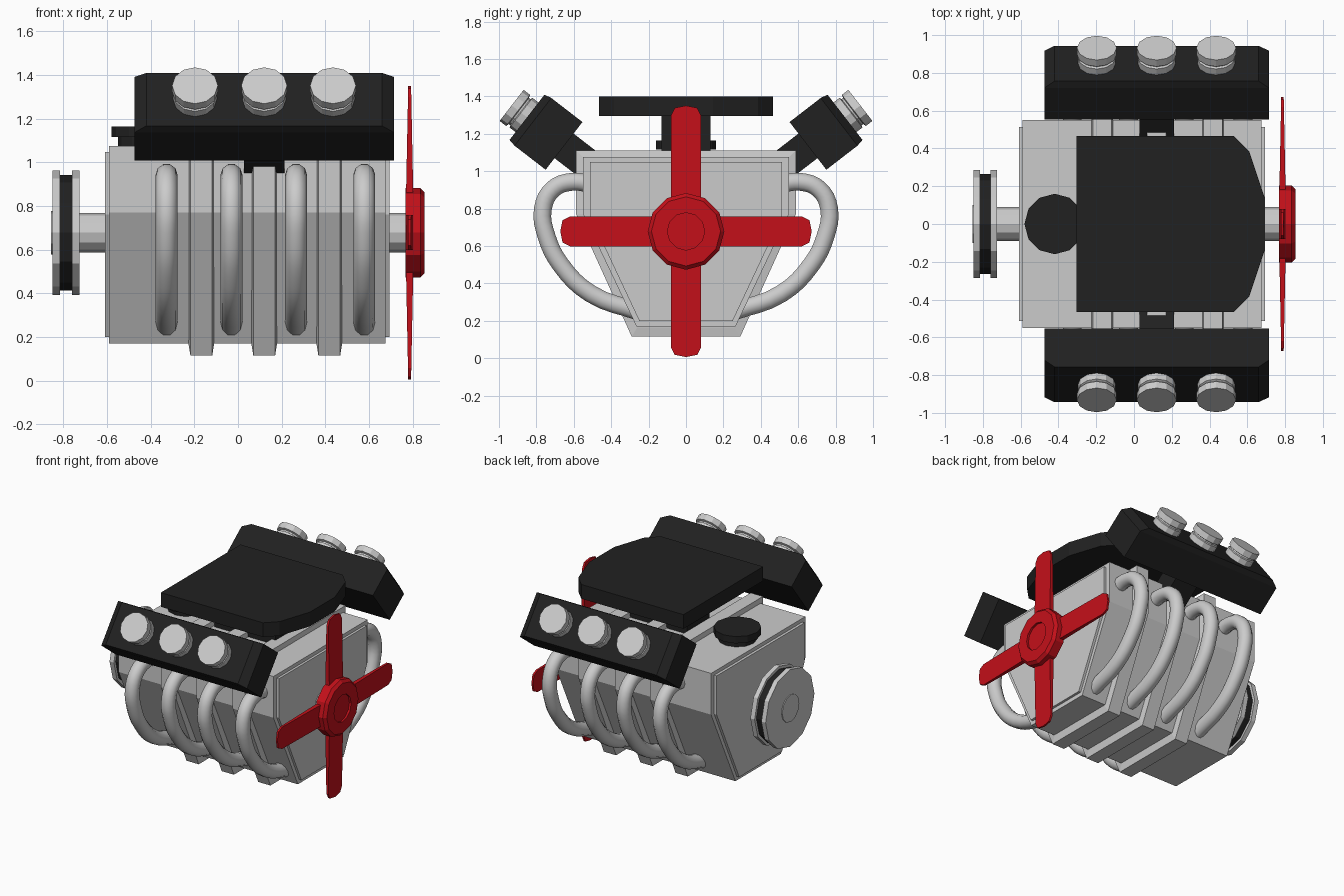
import bpy, bmesh, math
from mathutils import Matrix, Vector

if "Cube" in bpy.data.objects:
    bpy.data.objects.remove(bpy.data.objects["Cube"])


def material(name, col):
    m = bpy.data.materials.new(name)
    m.diffuse_color = (*col, 1)
    m.use_nodes = True
    m.node_tree.nodes["Principled BSDF"].inputs["Base Color"].default_value = m.diffuse_color
    return m


BLACK = material("black", (0.015, 0.015, 0.015))
RED = material("red", (0.55, 0.005, 0.01))


def finish(name, bm, mat=None, matrix=None):
    bmesh.ops.recalc_face_normals(bm, faces=bm.faces)
    me = bpy.data.meshes.new(name)
    bm.to_mesh(me)
    bm.free()
    if matrix:
        me.transform(matrix)
    ob = bpy.data.objects.new(name, me)
    bpy.context.collection.objects.link(ob)
    if mat:
        me.materials.append(mat)
    return ob


def loft(name, rings, mat=None, matrix=None):
    """Skin equal-length rings of points and cap both ends."""
    bm = bmesh.new()
    vs = [[bm.verts.new(p) for p in r] for r in rings]
    n = len(vs[0])
    for a, b in zip(vs, vs[1:]):
        for i in range(n):
            j = (i + 1) % n
            bm.faces.new((a[i], a[j], b[j], b[i]))
    bm.faces.new(vs[0])
    bm.faces.new(vs[-1])
    return finish(name, bm, mat, matrix)


def box(name, lo, hi, mat=None, matrix=None):
    rings = [[(lo[0], lo[1], z), (hi[0], lo[1], z), (hi[0], hi[1], z), (lo[0], hi[1], z)]
             for z in (lo[2], hi[2])]
    return loft(name, rings, mat, matrix)


def turned(name, steps, matrix, mat=None, n=12):
    """Low-poly turned part: (radius, height) steps along local z."""
    rings = [[(r * math.cos(2 * math.pi * i / n), r * math.sin(2 * math.pi * i / n), h)
              for i in range(n)] for r, h in steps]
    return loft(name, rings, mat, matrix)


def section(x, w, top, low_w, low):
    """Hexagonal engine cross-section in the yz plane."""
    half = [(w, top), (w, 0.77 if w > 0.52 else 0.76), (low_w, low)]
    return [(x, y, z) for y, z in half] + [(x, -y, z) for y, z in reversed(half)]


# Engine block with raised end plates
loft("engine_block", [section(-0.59, .55, 1.075, .265, .17), section(0.675, .55, 1.075, .265, .17)])
for name, a, b in (("rear_plate", -0.61, -0.58), ("front_plate", 0.665, 0.693)):
    loft(name, [section(a, .513, 1.048, .25, .2), section(b, .513, 1.048, .25, .2)])

# Ribs wrapped around the block
for x in (-0.168, 0.12, 0.418):
    wide = lambda s: section(x + s, .54, 1.065, .26, .165)
    thin = lambda s: section(x + s, .587, 1.11, .29, .115)
    loft("block_rib", [wide(-.058), thin(-.05), thin(.05), wide(.058)])

# Crankshaft and pulley along x
AXLE = Matrix.Translation((0, 0, 0.678)) @ Matrix.Rotation(math.pi / 2, 4, 'Y')
turned("crankshaft", [(.09, -.74), (.09, .78)], AXLE)
for a, b in ((-.85, -.815), (-.76, -.725)):
    turned("pulley_disc", [(.285, a), (.285, b)], AXLE)
turned("pulley_belt", [(.265, -.82), (.265, -.755)], AXLE, BLACK)
turned("pulley_cap", [(.1, -.856), (.1, -.84)], AXLE)

# Fan hub and four blades
turned("fan_hub", [(.205, .768), (.205, .835), (.185, .855), (.1, .855), (.1, .84)], AXLE, RED)
outline = [(-.08, .1), (.08, .1), (.08, .62), (.06, .66), (0, .672), (-.06, .66), (-.08, .62)]
for k in range(4):
    m = Matrix.Translation((0.786, 0, 0.678)) @ Matrix.Rotation(k * math.pi / 2, 4, 'X')
    loft("fan_blade", [[(s * (.02 - .02 * l), w, l) for w, l in outline] for s in (-1, 1)], RED, m)

# Filler cap behind the intake
turned("filler_cap", [(.13, 1.06), (.13, 1.115), (.16, 1.115), (.16, 1.165)],
       Matrix.Translation((-.42, 0, 0)), BLACK)

# Air intake: flat scoop on a neck
half = [(-.305, .465), (.53, .465), (.61, .385), (.69, .145)]
shape = half + [(x, -y) for x, y in reversed(half)]
loft("air_scoop", [[(x, y, z) for x, y in shape] for z in (1.295, 1.4)], BLACK)
box("intake_neck", (-.1, -.132, 1.06), (.4, .132, 1.3), BLACK)

# Tilted valve covers with brackets and caps, on both sides
TILT = math.atan2(0.79, 0.61)
for side in (1, -1):
    # local z points out of the cover, origin in the middle of its outer face
    m = Matrix.Translation((0.12, side * 0.85, 1.288)) @ Matrix.Rotation(-side * TILT, 4, 'X')
    rings = []
    for hx, hy, z in ((.595, .161, -.25), (.595, .161, -.04), (.54, .153, 0)):
        rings.append([(-hx, -hy, z), (hx, -hy, z), (hx, hy, z), (-hx, hy, z)])
    loft("valve_cover", rings, BLACK, m)
    box("cover_bracket", (-.092, -.083, -.46), (.092, .083, -.24), BLACK, m)
    for x in (-.317, 0, .315):
        turned("cover_cap", [(.1, -.01), (.1, .04), (.088, .045), (.088, .055),
                             (.105, .06), (.105, .104)],
               m @ Matrix.Translation((x, 0, 0)))

# Curved exhaust pipes, four per side
PATH = [(.5, .93), (.61, .943), (.71, .905), (.765, .8), (.745, .65),
        (.67, .5), (.51, .345), (.25, .248)]
for side in (1, -1):
    for x in (-.327, -.03, .266, .578):
        cu = bpy.data.curves.new("exhaust_pipe", 'CURVE')
        cu.dimensions = '3D'
        cu.bevel_depth = 0.05
        cu.bevel_resolution = 3
        cu.resolution_u = 4
        cu.use_fill_caps = True
        sp = cu.splines.new('BEZIER')
        sp.bezier_points.add(len(PATH) - 1)
        for p, (y, z) in zip(sp.bezier_points, PATH):
            p.co = (x, side * y, z)
            p.handle_left_type = p.handle_right_type = 'AUTO'
        sp.use_smooth = True
        bpy.context.collection.objects.link(bpy.data.objects.new("exhaust_pipe", cu))
